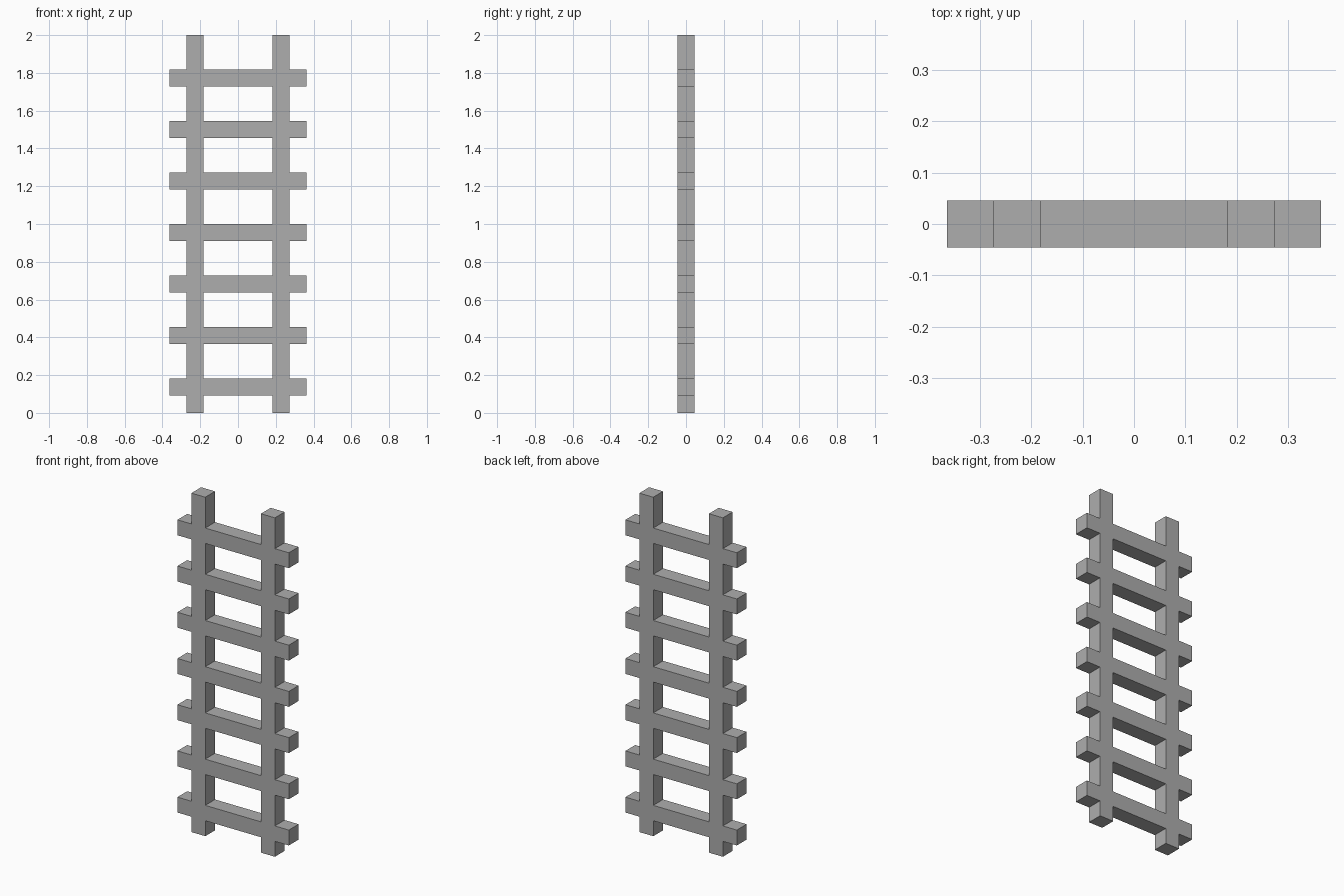
import bpy
import bmesh
from mathutils import Vector

cube = bpy.data.objects.get("Cube")
if cube:
    bpy.data.objects.remove(cube, do_unlink=True)

UNIT = 2 / 22          # thickness of every bar
RUNGS = 7
PITCH = 3              # rung spacing in bar thicknesses

grey = bpy.data.materials.new("plain_grey")
grey.use_nodes = True
colour = (0.42, 0.42, 0.42, 1)
grey.diffuse_color = colour
grey.node_tree.nodes["Principled BSDF"].inputs["Base Color"].default_value = colour

# Lattice lines: bar edges across the width and up the height
columns = [-4, -3, -2, 2, 3, 4]
rows = [0]
for i in range(RUNGS):
    rows += [1 + i * PITCH, 2 + i * PITCH]
rows.append(22)

bm = bmesh.new()


def panel(x0, x1, z0, z1):
    """One front-facing rectangle of the frame."""
    corners = [(x0, z0), (x1, z0), (x1, z1), (x0, z1)]
    bm.faces.new([bm.verts.new((x * UNIT, -UNIT / 2, z * UNIT)) for x, z in corners])


# Two full-height rails, crossed by rungs that stick out on both sides
for r in range(len(rows) - 1):
    is_rung = r % 2 == 1
    for c in range(len(columns) - 1):
        is_rail = c in (1, 3)
        if is_rail or is_rung:
            panel(columns[c], columns[c + 1], rows[r], rows[r + 1])

# Weld the front into one sheet and give it depth
bmesh.ops.remove_doubles(bm, verts=bm.verts[:], dist=UNIT / 100)
result = bmesh.ops.extrude_face_region(bm, geom=bm.faces[:], use_keep_orig=True)
back = [v for v in result["geom"] if isinstance(v, bmesh.types.BMVert)]
bmesh.ops.translate(bm, verts=back, vec=Vector((0, UNIT, 0)))
bmesh.ops.recalc_face_normals(bm, faces=bm.faces[:])

mesh = bpy.data.meshes.new("ladder_frame")
bm.to_mesh(mesh)
bm.free()
mesh.materials.append(grey)
ladder = bpy.data.objects.new("ladder_frame", mesh)
bpy.context.collection.objects.link(ladder)
